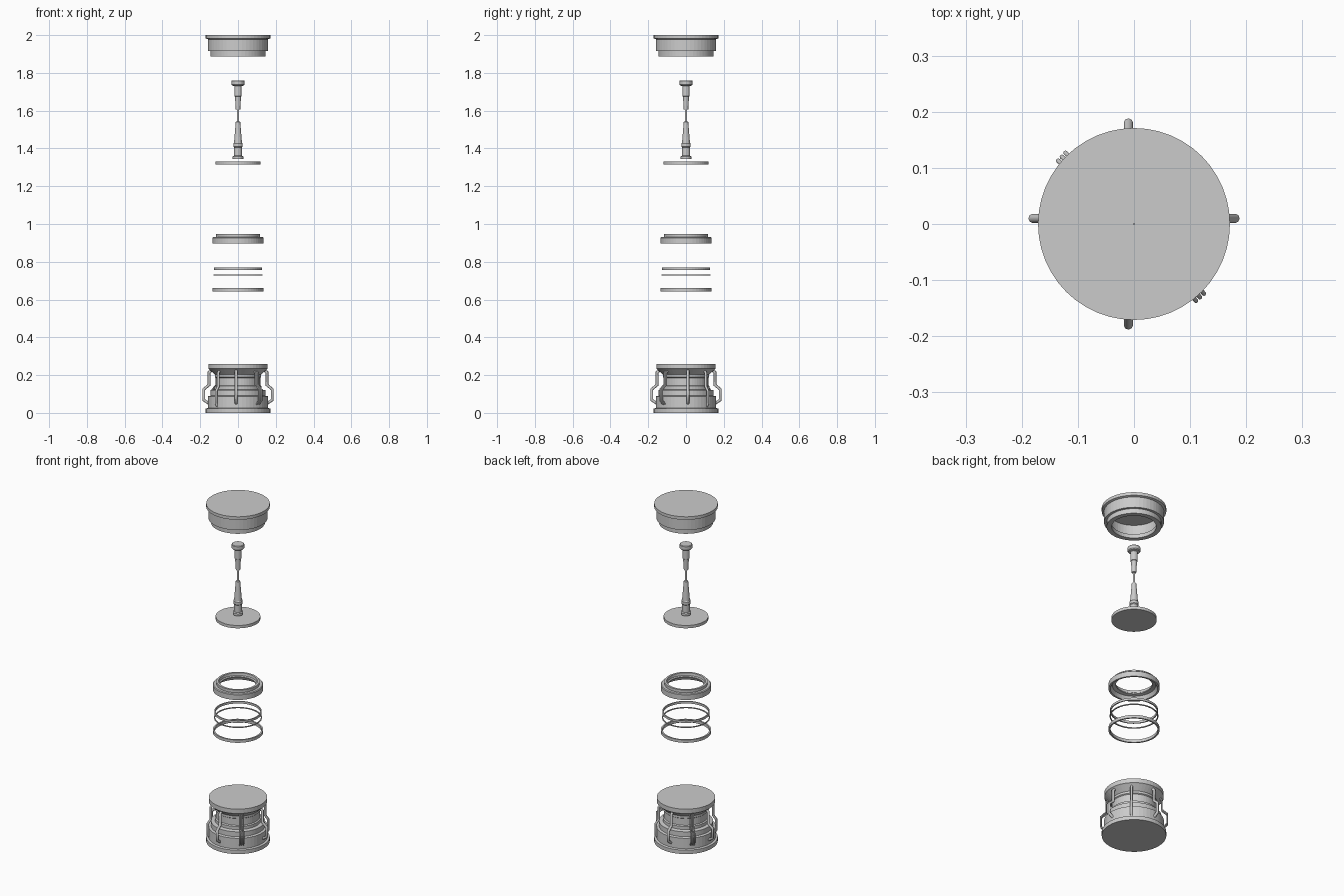
import bpy, bmesh, math

SIDES = 48


def lathe(name, profile, sides=SIDES, ring=False):
    """Spin (radius, z) points round z. ring=True joins last point to first, else ends are capped."""
    bm = bmesh.new()
    loops = []
    for r, z in profile:
        loops.append([bm.verts.new((r * math.cos(2 * math.pi * i / sides),
                                    r * math.sin(2 * math.pi * i / sides), z)) for i in range(sides)])
    pairs = list(zip(loops, loops[1:]))
    if ring:
        pairs.append((loops[-1], loops[0]))
    for a, b in pairs:
        for i in range(sides):
            j = (i + 1) % sides
            bm.faces.new((a[i], a[j], b[j], b[i]))
    if not ring:
        bm.faces.new(loops[0])
        bm.faces.new(loops[-1])
    bmesh.ops.recalc_face_normals(bm, faces=bm.faces)
    mesh = bpy.data.meshes.new(name)
    bm.to_mesh(mesh)
    bm.free()
    obj = bpy.data.objects.new(name, mesh)
    bpy.context.collection.objects.link(obj)
    return obj


def tube(name, path, radius, angle, side=0.0, shift=(0, 0)):
    """Bent rod through (distance out, z) points, facing the given angle and offset sideways."""
    curve = bpy.data.curves.new(name, 'CURVE')
    curve.dimensions = '3D'
    curve.bevel_depth = radius
    curve.bevel_resolution = 2
    curve.use_fill_caps = True
    spline = curve.splines.new('POLY')
    spline.points.add(len(path) - 1)
    for p, (r, z) in zip(spline.points, path):
        p.co = (r, side, z, 1)
    obj = bpy.data.objects.new(name, curve)
    obj.rotation_euler.z = math.radians(angle)
    obj.location = (shift[0], shift[1], 0)
    bpy.context.collection.objects.link(obj)


# Hollow lid at the top
lathe("lid", [(0.118, 1.887), (0.145, 1.887), (0.145, 1.915), (0.159, 1.915), (0.159, 1.978),
              (0.171, 1.982), (0.171, 2.0), (0.001, 2.0), (0.001, 1.972), (0.132, 1.972),
              (0.132, 1.915), (0.118, 1.91)], ring=True)

# Turned plunger rod and its disc
lathe("plunger_rod", [(0.028, 1.345), (0.028, 1.358), (0.021, 1.362), (0.021, 1.405), (0.025, 1.409),
                      (0.025, 1.425), (0.021, 1.43), (0.012, 1.54), (0.006, 1.543), (0.006, 1.605),
                      (0.012, 1.607), (0.016, 1.675), (0.019, 1.677), (0.019, 1.73), (0.030, 1.733),
                      (0.034, 1.738), (0.034, 1.758), (0.031, 1.761)], 24)
lathe("plunger_disc", [(0.12, 1.315), (0.12, 1.332)])

# Stepped clamp ring
lathe("clamp_ring", [(0.125, 0.897), (0.135, 0.897), (0.135, 0.927), (0.131, 0.931), (0.116, 0.931),
                     (0.116, 0.947), (0.104, 0.947), (0.102, 0.932), (0.096, 0.928), (0.096, 0.922),
                     (0.115, 0.918)], ring=True)

# Thin gasket rings
for name, inner, outer, low, high in [("upper_gasket", 0.121, 0.127, 0.757, 0.770),
                                      ("thin_washer", 0.123, 0.129, 0.728, 0.733),
                                      ("lower_gasket", 0.126, 0.135, 0.643, 0.660)]:
    lathe(name, [(inner, low), (outer, low), (outer, high), (inner, high)], ring=True)

# Base pot with foot, waist and flared top
lathe("base_pot", [(0.171, 0.0), (0.171, 0.023), (0.159, 0.026), (0.159, 0.088), (0.145, 0.091),
                   (0.145, 0.12), (0.125, 0.124), (0.125, 0.142), (0.118, 0.146), (0.118, 0.186),
                   (0.123, 0.190), (0.123, 0.203), (0.152, 0.230), (0.157, 0.234), (0.157, 0.26)])

# Four bent carrying handles
handle = [(0.140, 0.226), (0.153, 0.215), (0.153, 0.148), (0.181, 0.125), (0.181, 0.068), (0.15, 0.048)]
for i in range(4):
    shift = (0, 0.01) if i % 2 == 0 else (-0.01, 0)
    tube("handle_%d" % (i + 1), handle, 0.008, 90 * i, shift=shift)

# Triple thin clips on two opposite diagonals
clip = [(0.135, 0.222), (0.148, 0.212), (0.148, 0.15), (0.176, 0.125), (0.176, 0.065), (0.15, 0.04)]
for angle in (137, 312):
    for k in (-1, 0, 1):
        tube("thin_clip", clip, 0.004, angle, k * 0.0095)

# Single struts on the other two diagonals
strut = [(0.14, 0.222), (0.148, 0.212), (0.148, 0.14), (0.164, 0.115), (0.164, 0.05), (0.155, 0.035)]
for angle in (45, 225):
    tube("strut", strut, 0.007, angle)
